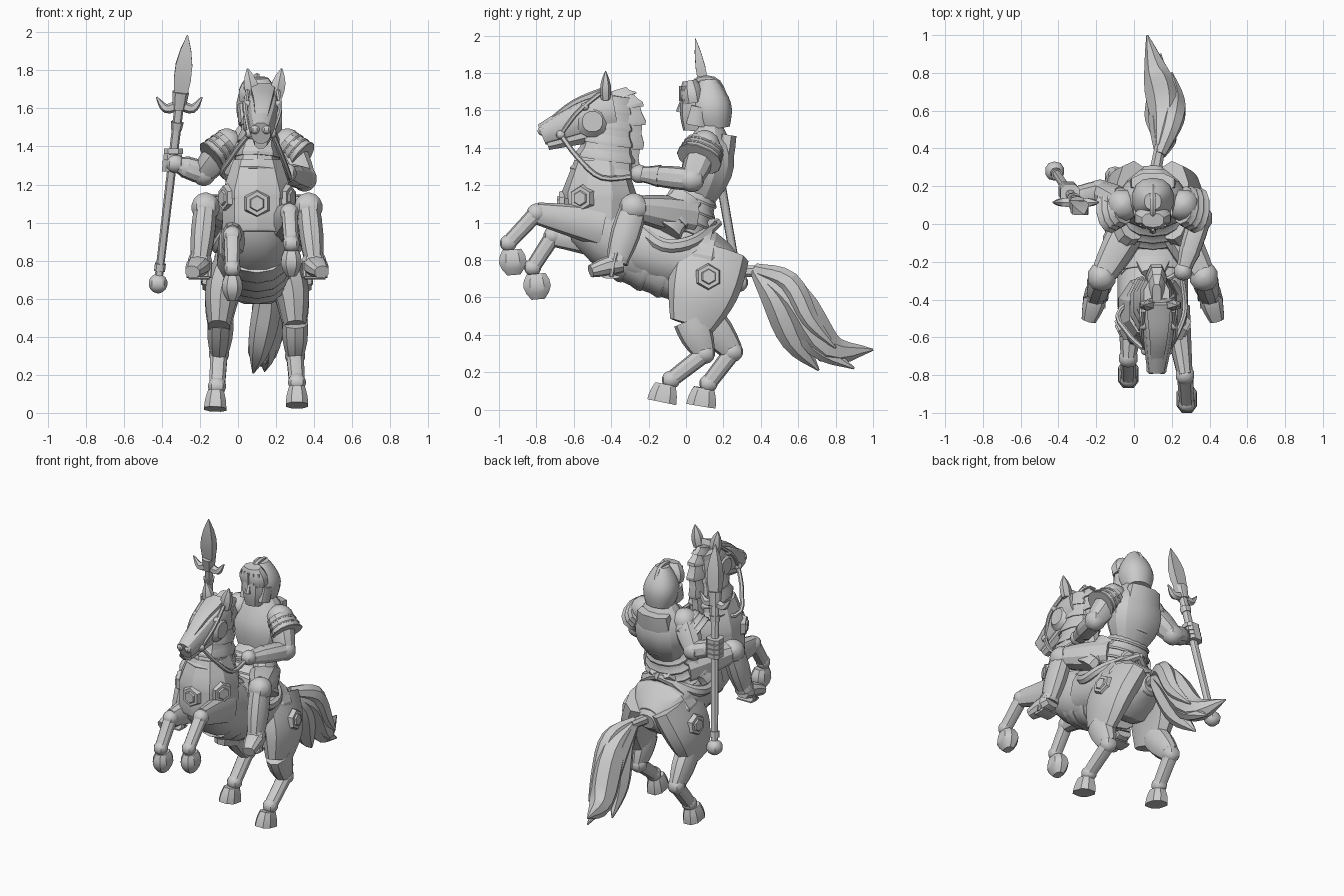
import bpy, bmesh, math
from mathutils import Vector

cube = bpy.data.objects.get("Cube")
if cube:
    bpy.data.objects.remove(cube, do_unlink=True)

GREY = (.6, .6, .6, 1)
grey = bpy.data.materials.new("plain grey")
grey.use_nodes = True
grey.diffuse_color = GREY
grey.node_tree.nodes["Principled BSDF"].inputs["Base Color"].default_value = GREY
MID = .1  # x of the plane of symmetry


def mid(y, z):
    return (MID, y, z)


def flip_point(point):
    return (MID + MID - point[0], *point[1:])


def smooth_path(points, steps=4):
    """Points of a smooth curve through the given points."""
    p = [Vector(point) for point in points]
    p = [p[0] + p[0] - p[1], *p, p[-1] + p[-1] - p[-2]]
    path = []
    for before, start, end, after in zip(p, p[1:], p[2:], p[3:]):
        leave, arrive = (end - before) / 2, (after - start) / 2
        for k in range(steps):
            t = k / steps
            ease = t * t * (3 - t - t)
            path.append(start.lerp(end, ease) + leave * t * (1 - t) ** 2 - arrive * t * t * (1 - t))
    return path + [p[-2]]


def limb(points, start, end, swell=0, flat=1):
    """Loft along a smooth path: the radius runs from start to end and swells midway."""
    path = smooth_path(points)
    rings = []
    for i, point in enumerate(path):
        t = i / (len(path) - 1)
        radius = start + (end - start) * t + swell * math.sin(math.pi * t)
        rings.append((point, radius, radius * flat))
    return rings


def ball(centre, radius):
    """Loft in the shape of a sphere."""
    rings = []
    for k in range(8):
        angle = math.pi * (k + .3) / 7.6
        ring = radius * math.sin(angle)
        rings.append((Vector(centre) - Vector((0, 0, radius * math.cos(angle))), ring, ring))
    return rings


def sample(loft, t):
    """Ring at fraction t of a loft."""
    f = min(t, 1) * (len(loft) - 1)
    i = min(int(f), len(loft) - 2)
    (p, w, h), (q, v, g) = loft[i], loft[i + 1]
    f -= i
    return p.lerp(q, f), w + (v - w) * f, h + (g - h) * f


def bands(loft, count, flare=1.1):
    """Overlapping armour lames along a loft, each flaring at its end."""
    lames = []
    for i in range(count):
        lame = []
        for step, grow in ((0, 1), (.5, 1), (.9, flare), (1.1, flare - .03)):
            point, w, h = sample(loft, (i + step) / count)
            lame.append((point, w * grow, h * grow))
        lames.append(lame)
    return lames


def part(name, *lofts, n=10, power=2.3, crease=32):
    """One object made of lofts with rounded-box cross-sections."""
    bm = bmesh.new()
    for loft in lofts:
        run = (loft[-1][0] - loft[0][0]).normalized()
        ref = Vector((1, 0, 0)) if abs(run.x) < .75 else Vector((0, 1, 0))
        rings = []
        for i, (point, w, h) in enumerate(loft):
            ahead, behind = loft[min(i + 1, len(loft) - 1)], loft[max(i - 1, 0)]
            tangent = (ahead[0] - behind[0]).normalized()
            side = (ref - tangent * ref.dot(tangent)).normalized()
            other = tangent.cross(side)
            ring = []
            for k in range(n):
                angle = math.tau * (k + .5) / n
                c, s = math.cos(angle), math.sin(angle)
                u = math.copysign(abs(c) ** (2 / power), c) * w
                v = math.copysign(abs(s) ** (2 / power), s) * h
                ring.append(bm.verts.new(point + side * u + other * v))
            rings.append(ring)
        for low, high in zip(rings, rings[1:]):
            for k in range(n):
                j = (k + 1) % n
                bm.faces.new((low[k], low[j], high[j], high[k]))
        bm.faces.new(rings[0][::-1])
        bm.faces.new(rings[-1])
    bmesh.ops.recalc_face_normals(bm, faces=bm.faces)
    mesh = bpy.data.meshes.new(name)
    bm.to_mesh(mesh)
    bm.free()
    mesh.materials.append(grey)
    mesh.shade_smooth()
    mesh.set_sharp_from_angle(angle=math.radians(crease))
    bpy.context.collection.objects.link(bpy.data.objects.new(name, mesh))


def pair(name, *lofts, **style):
    part("left_" + name, *lofts, **style)
    mirrored = [[(Vector(flip_point(p)), w, h) for p, w, h in loft] for loft in lofts]
    part("right_" + name, *mirrored, **style)


def badge(name, centre, normal, size, maker=pair):
    """Low six-sided plate with a raised middle."""
    c, d = Vector(centre), Vector(normal).normalized() * .02
    maker(name, limb([c - d, c + d / 2], size, size * .85), limb([c, c + d], size * .65, size * .5), n=6, power=2)


# Horse body and barding
part("horse_body", limb([mid(-.44, 1.3), mid(-.46, 1), mid(-.1, .8), mid(.28, .74)], .12, .08, swell=.09), n=16)
belly = limb([mid(-.38, .9), mid(-.18, .81), mid(0, .75)], .17, .17, flat=1.06)
part("belly_bands", *bands(belly, 4, flare=1.06), n=14)
chest = limb([mid(-.46, 1.33), mid(-.47, .95)], .13, .18, swell=.03, flat=1.05)
part("chest_plate", *bands(chest, 2, flare=1.05), crease=25)
part("rump_plate", limb([mid(-.04, .79), mid(.3, .73)], .18, .06, swell=.11, flat=.85), n=12, crease=25)
badge("chest_badge", mid(-.67, 1.1), (0, -1, 0), .075, maker=part)
badge("shoulder_badge", (.27, -.56, 1.13), (1, -.5, 0), .075)
badge("hip_badge", (.37, .12, .71), (1, .1, .1), .075)

# Neck with lames and a plated crest
neck = limb([(.12, -.38, 1.68), mid(-.44, 1.26)], .07, .13, flat=1.3)
crest = limb([(.12, -.37, 1.71), (.12, -.34, 1.58), mid(-.34, 1.28)], .024, .035, swell=.018, flat=2.3)
part("neck_lames", neck, *bands(neck, 5))
part("crest_plates", *bands(crest, 5, flare=1.2), n=8, power=3)

# Horse head
part("horse_head", limb([(.13, -.38, 1.6), (.13, -.52, 1.57), (.12, -.77, 1.47)], .09, .052, swell=.018, flat=1.15), n=12)
part("face_plate", limb([(.13, -.42, 1.71), (.13, -.6, 1.64), (.12, -.75, 1.53)], .07, .03, flat=.35), n=8, power=3)
part("lower_jaw", limb([(.13, -.47, 1.5), (.12, -.74, 1.42)], .07, .035), n=8)
for name, s in (("left", 1), ("right", -1)):
    ear_root = Vector((.14 + s * .06, -.43, 1.66))
    part(name + "_ear", limb([ear_root, ear_root + Vector((s * .03, 0, .15))], .036, .004, swell=.02, flat=.7), n=6)
    cheek, bit = Vector((.13 + s * .07, -.5, 1.54)), Vector((.12 + s * .06, -.67, 1.47))
    part(name + "_cheek", limb([cheek, cheek + Vector((s * .03, 0, 0))], .085, .055), n=12)
    part(name + "_eye_and_bit", ball(cheek + Vector((s * .01, -.04, .08)), .022), ball(bit, .025))
    part(name + "_nostril", ball((.12 + s * .03, -.77, 1.49), .025), n=8)
    strap = [bit, cheek + Vector((s * .02, -.08, .05)), cheek + Vector((s * .01, .04, .15))]
    rein = [bit, (MID + s * .13, -.58, 1.35), (MID + s * .17, -.45, 1.24), (.25, -.25, 1.25)]
    part(name + "_bridle_strap", limb(strap, .012, .012), n=6)
    part(name + "_rein", limb(rein, .014, .014), n=6)


def lower_leg(name, knee, fetlock, toe, r, sole, swell):
    """Knee ball, tapering cannon, fetlock ball and hoof."""
    part(name, ball(knee, r * 1.3), limb([knee, fetlock], r * 1.1, r), ball(fetlock, r * 1.15))
    top = Vector(fetlock).lerp(Vector(toe), .6)
    top.z = fetlock[2] * .8 + toe[2] * .2
    part(name + "_hoof", limb([top, toe], r, r * sole, swell=r * swell, flat=1.35), n=8, power=2.6)


# Hind legs
pair("hind_thigh", limb([(.2, .14, .84), (.28, .09, .64), (.3, .03, .45)], .1, .06, swell=.015, flat=2), crease=25)
for name, stifle, hock, fetlock, toe in (
        ("left", (.3, .02, .48), (.3, .1, .3), (.31, -.08, .16), (.31, -.13, .04)),
        ("right", (-.09, .1, .5), (-.1, .25, .31), (-.11, .12, .14), (-.12, .08, .02))):
    part(name + "_gaskin", limb([stifle, hock], .07, .045, swell=.01, flat=1.3))
    lower_leg(name + "_hind_leg", hock, fetlock, toe, .043, sole=1.45, swell=.1)

# Forelegs
for name, shoulder, knee, fetlock, toe in (
        ("left", (.22, -.45, .98), (.27, -.8, 1.05), (.28, -.95, .89), (.28, -.92, .72)),
        ("right", (-.01, -.45, .92), (-.03, -.71, .93), (-.03, -.82, .76), (-.03, -.79, .59))):
    part(name + "_forearm", limb([shoulder, knee], .08, .042, flat=1.4))
    lower_leg(name + "_foreleg", knee, fetlock, toe, .04, sole=.7, swell=.6)

# Tail: dock and tapering locks
part("tail_dock", limb([(.11, .26, .74), (.14, .42, .74)], .035, .03), n=8)
tail_root = (.14, .37, .75)
locks = [limb([tail_root, end_a, end_b, tip], .03, .005, swell=fat, flat=1.1) for end_a, end_b, tip, fat in (
    ((.17, .57, .6), (.13, .76, .33), (.07, 1, .32), .075),
    ((.16, .48, .6), (.12, .58, .37), (.08, .71, .21), .06),
    ((.14, .56, .58), (.15, .7, .34), (.14, .9, .22), .05),
    ((.21, .55, .68), (.22, .66, .48), (.2, .8, .33), .04))]
part("tail_locks", *locks, n=7, power=2, crease=20)

# Saddle and cloth
part("saddle_cloth", limb([mid(-.27, .89), mid(.1, .79)], .2, .21, swell=.01, flat=.9), n=14)
part("saddle_seat", limb([mid(-.26, 1.1), mid(-.12, .96), mid(.06, .96), mid(.15, 1.02)], .06, .08, swell=.07, flat=.4))
pair("saddle_roll", limb([(.24, -.26, .98), (.3, -.12, .88), (.28, .04, .9), mid(.17, 1)], .03, .025, swell=.01), n=8)

# Rider trunk
part("cuirass", limb([mid(.07, 1.12), mid(.12, 1.32), mid(.13, 1.52)], .11, .09, swell=.09, flat=.75), n=12, crease=28)
part("back_plate", limb([mid(.17, 1.17), mid(.22, 1.47)], .08, .12, swell=.03, flat=.45), n=8)
skirt = limb([mid(.07, 1.18), mid(-.02, .96)], .12, .18, swell=.01, flat=.8)
part("belt_and_skirt", *bands(skirt, 4), n=14)
pair("hip_plates", *bands(limb([(.21, 0, 1.13), (.31, -.11, .96)], .07, .06, flat=1.4), 3))

# Rider head and helmet
part("face", limb([mid(.04, 1.49), mid(.05, 1.66)], .055, .08, swell=.01))
part("nose", limb([mid(-.02, 1.65), mid(-.035, 1.59)], .012, .02), n=6)
part("helmet", limb([mid(.15, 1.5), mid(.13, 1.63), mid(.12, 1.765)], .085, .045, swell=.045), n=14)
part("helmet_crest", limb([mid(.02, 1.71), mid(.07, 1.765), mid(.17, 1.75), mid(.23, 1.6)], .016, .016), n=6)
part("visor", limb([mid(.04, 1.64), mid(.02, 1.76)], .095, .06, swell=.02, flat=.65))
for k in range(-2, 3):
    foot = Vector((MID + k * .032, abs(k) * .012 - .03, 1.65))
    part("visor_rib", limb([foot, foot + Vector((0, 0, .08))], .009, .009), n=5)
pair("cheek_guard", limb([(.18, .07, 1.62), (.17, .05, 1.52)], .025, .03, flat=1.8), n=8)

# Shoulder armour
SHOULDER = (.26, .1, 1.41)
pair("pauldron", ball(SHOULDER, .085), *bands(limb([SHOULDER, (.34, .07, 1.34)], .075, .085, flat=1.4), 3, flare=1.06), n=12)

# Left arm holds the reins, right arm holds the spear
for name, elbow, hand in (("left", (.35, .03, 1.23), (.26, -.25, 1.26)), ("right", (-.18, .17, 1.26), (-.33, .14, 1.31))):
    shoulder = SHOULDER if name == "left" else flip_point(SHOULDER)
    wrist = Vector(elbow).lerp(Vector(hand), .6)
    part(name + "_upper_arm", limb([shoulder, elbow], .075, .06, swell=.01))
    part(name + "_elbow", ball(elbow, .068))
    part(name + "_gauntlet", limb([elbow, hand], .06, .038, swell=.01), *bands(limb([hand, wrist], .04, .055), 1))
    part(name + "_fist", ball(hand, .05))

# Rider legs, boots and stirrups
KNEE, ANKLE = (.37, -.28, 1.08), (.4, -.37, .79)
pair("thigh", limb([(.2, .02, 1.03), KNEE], .1, .065, swell=.01))
pair("knee_guard", ball(KNEE, .078))
pair("greave", limb([KNEE, ANKLE], .06, .048, swell=.012, flat=1.2), *bands(limb([(.39, -.34, .87), ANKLE], .045, .058), 1))
pair("boot", limb([(.4, -.34, .78), (.41, -.41, .77), (.44, -.51, .74)], .055, .04, swell=.015, flat=.85))
stirrup = [(.35, -.4, .71), (.35, -.38, .81), (.4, -.36, .87), (.45, -.38, .81), (.46, -.4, .71)]
pair("stirrup", limb(stirrup, .012, .012), limb([stirrup[0], stirrup[-1]], .05, .05, flat=.2), n=8)

# Spear
BUTT, TIP = Vector((-.42, .28, .68)), Vector((-.265, .05, 1.985))


def spear(start, end, *sizes, **shape):
    return limb([BUTT.lerp(TIP, start), BUTT.lerp(TIP, end)], *sizes, **shape)


part("spear_shaft", spear(0, .75, .022, .026))
part("spear_butt", ball(BUTT, .052), spear(.05, .08, .03, .03))
part("spear_collars", spear(.62, .65, .03, .035), spear(.7, .77, .035, .045))
part("spear_blade", spear(.76, 1, .05, .004, swell=.035, flat=.6), n=4, power=2, crease=15)
hub = BUTT.lerp(TIP, .72)
for s in (1, -1):
    wing = [hub, hub + Vector((s * .07, 0, -.02)), hub + Vector((s * .12, 0, .04))]
    part("spear_wing", limb(wing, .025, .004, swell=.01), n=6)
for k in range(4):
    knuckle = BUTT.lerp(TIP, .45 + k * .024)
    part("right_finger", limb([knuckle, knuckle + Vector((0, 0, .028))], .052, .052), n=8, power=3)
